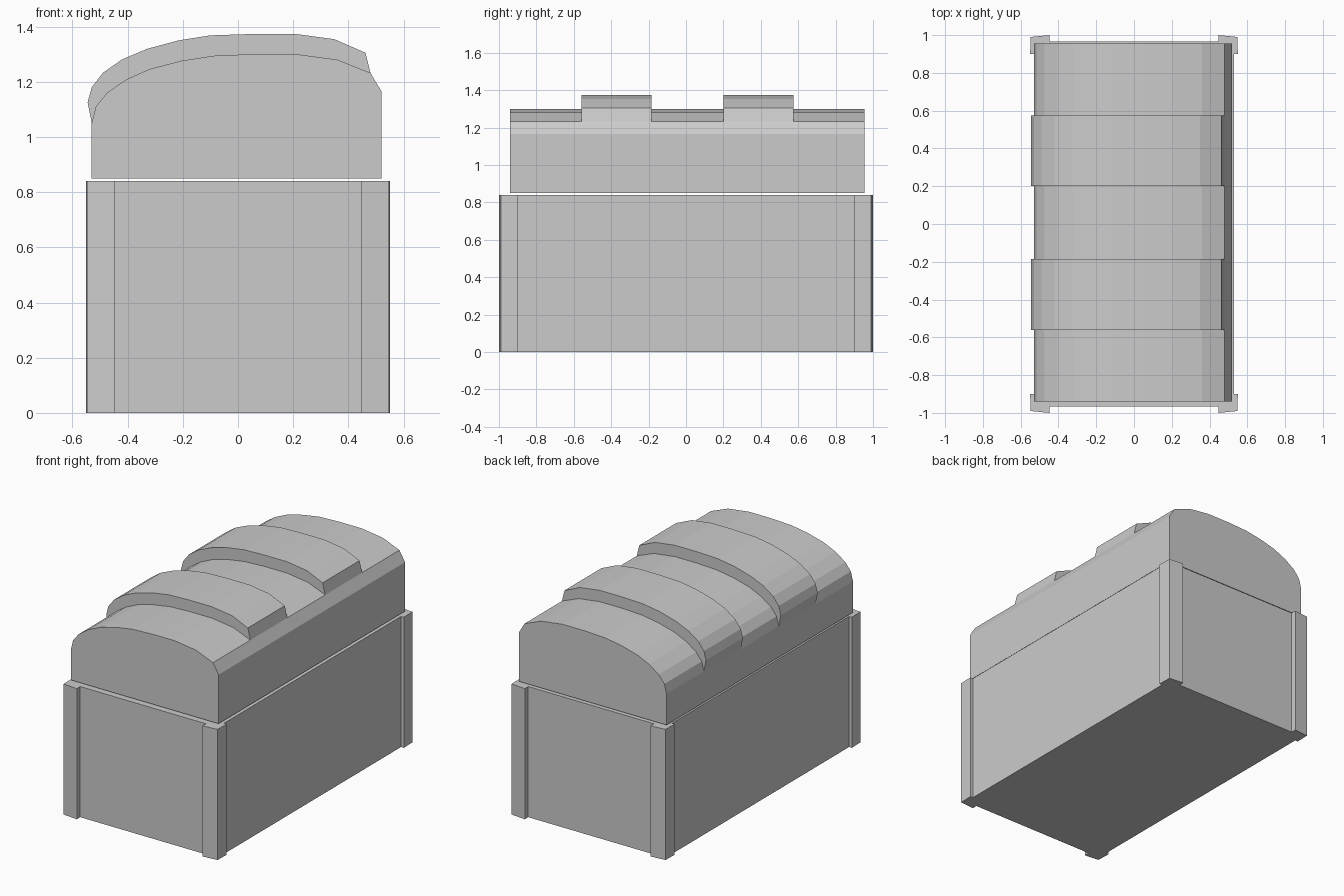
import bpy, bmesh

if "Cube" in bpy.data.objects:
    bpy.data.objects.remove(bpy.data.objects["Cube"])


def make_object(name, loops):
    """Closed prism between two matching loops of 3D points."""
    bm = bmesh.new()
    a, b = [[bm.verts.new(p) for p in loop] for loop in loops]
    bm.faces.new(a)
    bm.faces.new(b)
    for i in range(len(a)):
        j = (i + 1) % len(a)
        bm.faces.new((a[i], a[j], b[j], b[i]))
    bmesh.ops.recalc_face_normals(bm, faces=bm.faces)
    mesh = bpy.data.meshes.new(name)
    bm.to_mesh(mesh)
    bm.free()
    obj = bpy.data.objects.new(name, mesh)
    bpy.context.collection.objects.link(obj)
    return obj


def extrude_y(name, profile, y0, y1):
    return make_object(name, [[(x, y, z) for x, z in profile] for y in (y0, y1)])


# Chest base: one corner post outline mirrored into four quadrants
corner = [(0.53, 0.9), (0.55, 0.9), (0.547, 0.99), (0.447, 1.0), (0.447, 0.965)]
outline = []
for sx, sy in ((1, 1), (-1, 1), (-1, -1), (1, -1)):
    pts = corner if sx * sy > 0 else corner[::-1]
    outline += [(sx * x, sy * y) for x, y in pts]
make_object("chest_base", [[(x, y, z) for x, y in outline] for z in (0, 0.84)])

# Domed lid
arch = [(-0.53, 1.05), (-0.515, 1.11), (-0.475, 1.16), (-0.405, 1.208),
        (-0.32, 1.246), (-0.205, 1.276), (-0.09, 1.294), (0.05, 1.3),
        (0.21, 1.3), (0.36, 1.28), (0.48, 1.232)]
lid = [(-0.53, 0.85)] + arch + [(0.52, 1.165), (0.52, 0.85)]
extrude_y("lid", lid, -0.94, 0.955)

# Raised bands across the lid, sunk slightly so no faces coincide
outer = [(-0.545, 1.125), (-0.53, 1.18), (-0.49, 1.232), (-0.42, 1.281),
         (-0.33, 1.319), (-0.215, 1.35), (-0.1, 1.368), (0.05, 1.373),
         (0.21, 1.373), (0.35, 1.354), (0.462, 1.305)]
inner = [arch[0]] + [(x, z - 0.01) for x, z in arch[1:-1]] + [arch[-1]]
for name, y0, y1 in (("front_band", -0.56, -0.185), ("rear_band", 0.2, 0.575)):
    extrude_y(name, inner + outer[::-1], y0, y1)
